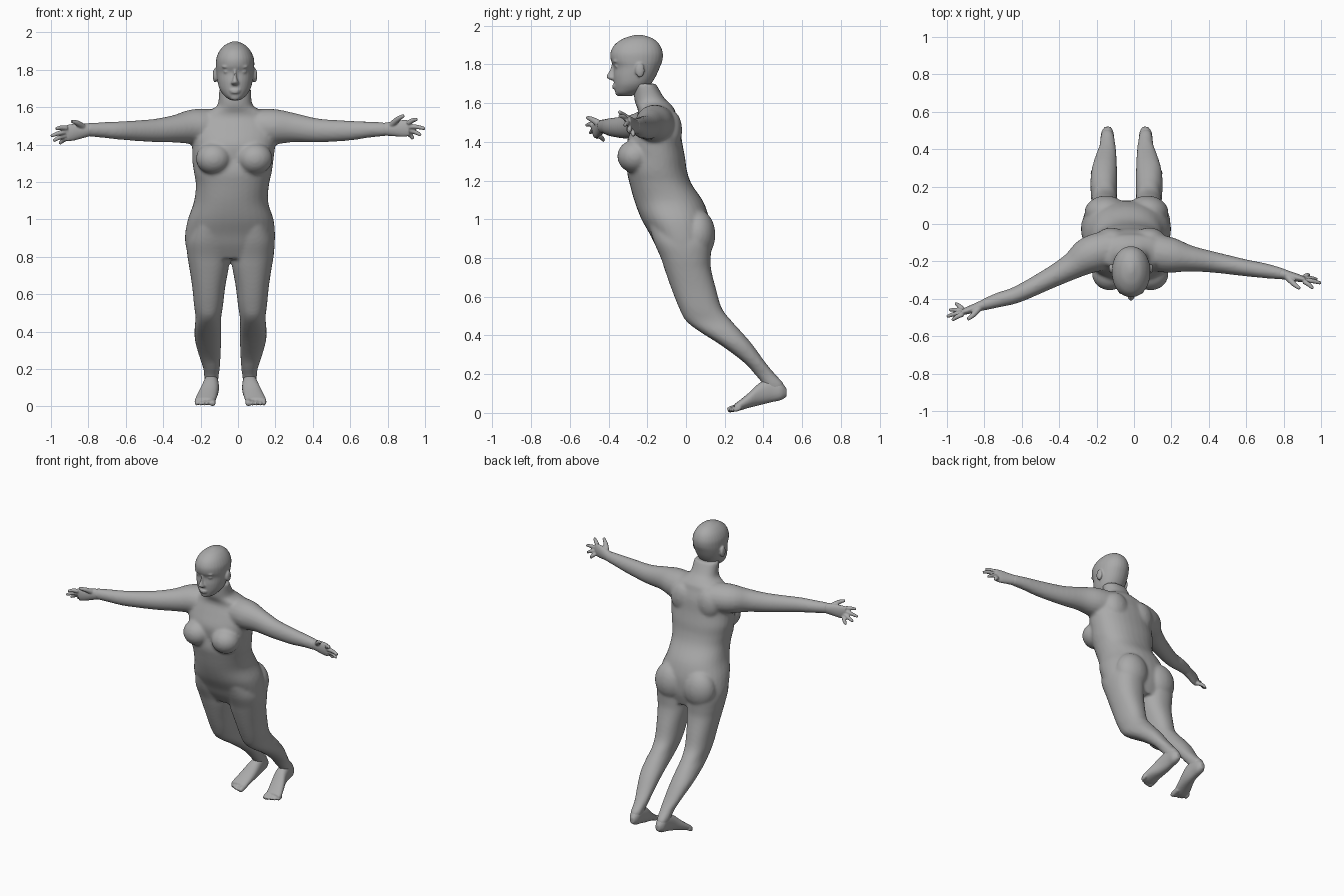
import bpy, bmesh, math
from mathutils import Vector, Matrix

cube = bpy.data.objects.get("Cube")
if cube:
    bpy.data.objects.remove(cube, do_unlink=True)

HEAD_X = -0.016      # middle of the head
HIP_X = -0.04        # middle of the hips and legs
CHEST_X = -0.02      # middle of the chest

# one matte grey for the whole figure
grey = bpy.data.materials.new("plain grey")
grey.use_nodes = True
grey.diffuse_color = (0.4, 0.4, 0.4, 1)
shader = next(n for n in grey.node_tree.nodes if n.type == "BSDF_PRINCIPLED")
shader.inputs["Base Color"].default_value = grey.diffuse_color
shader.inputs["Roughness"].default_value = 0.7


def smooth_stations(stations, steps=4):
    """Catmull-Rom interpolation of every column of a station table."""
    result = []
    last = len(stations) - 1
    for i in range(last):
        a, b = stations[max(i - 1, 0)], stations[i]
        c, d = stations[i + 1], stations[min(i + 2, last)]
        for k in range(steps):
            t = k / steps
            result.append([
                q + t * ((r - p) + t * ((2 * p - 5 * q + 4 * r - s) + t * (3 * (q - r) + s - p))) / 2
                for p, q, r, s in zip(a, b, c, d)])
    result.append(list(stations[last]))
    return result


def ring_angles(sides):
    return [2 * math.pi * i / sides for i in range(sides)]


def loft(bm, rings):
    """Skin a list of rings and close both ends."""
    loops = [[bm.verts.new(p) for p in ring] for ring in rings]
    count = len(loops[0])
    for low, high in zip(loops, loops[1:]):
        for i in range(count):
            j = (i + 1) % count
            bm.faces.new((low[i], low[j], high[j], high[i]))
    bm.faces.new(loops[0][::-1])
    bm.faces.new(loops[-1])


def slices(bm, stations, axis="z", mirror_x=None, power=2.25):
    """Loft of rounded slices; station = (height, low, high, x low, x high)."""
    def bulge(value):
        return math.copysign(abs(value) ** (2 / power), value)

    rings = []
    for level, low, high, left, right in smooth_stations(stations):
        ring = []
        for angle in ring_angles(32):
            x = (left + right) / 2 + (right - left) / 2 * bulge(math.cos(angle))
            other = (low + high) / 2 + (high - low) / 2 * bulge(math.sin(angle))
            if mirror_x is not None:
                x = 2 * mirror_x - x
            ring.append((x, other, level) if axis == "z" else (x, level, other))
        rings.append(ring)
    loft(bm, rings)


def limb(bm, stations):
    """Tube along a path; station = (x, y, z, sideways radius, upright radius)."""
    path = smooth_stations(stations)
    points = [Vector(s[:3]) for s in path]
    rings = []
    for i, (point, station) in enumerate(zip(points, path)):
        tangent = points[min(i + 1, len(points) - 1)] - points[max(i - 1, 0)]
        side = tangent.cross(Vector((0, 0, 1))).normalized()
        up = side.cross(tangent).normalized()
        rings.append([point + side * station[3] * math.cos(a) + up * station[4] * math.sin(a)
                      for a in ring_angles(20)])
    loft(bm, rings)


def ball(bm, centre, radii):
    bmesh.ops.create_uvsphere(
        bm, u_segments=24, v_segments=16, radius=1,
        matrix=Matrix.Translation(centre) @ Matrix.Diagonal((*radii, 1)))


def ball_pair(bm, middle, offset, y, z, radii):
    for side in (-1, 1):
        ball(bm, (middle + side * offset, y, z), radii)


def fuse(name, bm, voxel, passes):
    """Merge overlapping shells into one smooth skin."""
    bmesh.ops.recalc_face_normals(bm, faces=bm.faces)
    mesh = bpy.data.meshes.new(name)
    bm.to_mesh(mesh)
    bm.free()
    mesh.materials.append(grey)
    obj = bpy.data.objects.new(name, mesh)
    bpy.context.collection.objects.link(obj)
    remesh = obj.modifiers.new("skin", "REMESH")
    remesh.mode = "VOXEL"
    remesh.voxel_size = voxel
    remesh.use_smooth_shade = True
    relax = obj.modifiers.new("relax", "SMOOTH")
    relax.factor = 0.5
    relax.iterations = passes
    return obj


# trunk and neck: z, front, back, right side, left side
TRUNK = [
    (.79, -.11, .1, -.26, .18), (.86, -.155, .12, -.28, .195), (.92, -.185, .125, -.283, .198),
    (1, -.23, .12, -.268, .19), (1.09, -.265, .09, -.237, .162), (1.18, -.29, .03, -.225, .165),
    (1.25, -.305, .005, -.235, .18), (1.32, -.3, -.005, -.245, .19), (1.4, -.305, -.02, -.245, .2),
    (1.48, -.275, -.03, -.25, .21), (1.54, -.25, -.05, -.22, .18), (1.57, -.25, -.06, -.18, .15),
    (1.6, -.262, -.085, -.12, .09), (1.63, -.268, -.115, -.105, .073), (1.7, -.27, -.155, -.1, .07)]

# left leg down to the ankle: z, front, back, inner side, outer side
LEG = [
    (.96, -.19, .11, -.02, .17), (.88, -.165, .13, -.035, .195), (.8, -.13, .128, -.036, .19),
    (.74, -.11, .13, -.03, .18), (.64, -.075, .155, -.012, .165), (.54, -.035, .185, 0, .155),
    (.475, 0, .235, .01, .147), (.42, .07, .285, .01, .152), (.35, .18, .345, .01, .15),
    (.26, .3, .41, .013, .125), (.2, .355, .46, .018, .105), (.15, .395, .505, .025, .1),
    (.11, .4, .505, .03, .095)]

# arms: x, y, z, sideways radius, upright radius
LEFT_ARM = [
    (.1, -.15, 1.49, .1, .1), (.2, -.168, 1.495, .095, .095), (.3, -.185, 1.49, .07, .078),
    (.43, -.205, 1.475, .056, .064), (.6, -.235, 1.475, .045, .053), (.7, -.25, 1.48, .04, .043),
    (.8, -.268, 1.482, .03, .036)]
RIGHT_ARM = [
    (-.12, -.13, 1.49, .1, .1), (-.235, -.165, 1.495, .1, .095), (-.33, -.225, 1.485, .072, .075),
    (-.45, -.29, 1.475, .056, .062), (-.62, -.375, 1.475, .045, .05), (-.72, -.405, 1.478, .04, .042),
    (-.81, -.434, 1.48, .03, .036)]

body = bmesh.new()
slices(body, TRUNK)
slices(body, LEG)
slices(body, LEG, mirror_x=HIP_X)
limb(body, LEFT_ARM)
limb(body, RIGHT_ARM)
ball_pair(body, CHEST_X, .11, -.265, 1.325, (.095, .09, .085))    # breasts
ball_pair(body, CHEST_X, .1, -.075, 1.46, (.085, .055, .1))       # shoulder blades
ball_pair(body, HIP_X, .11, .06, .92, (.115, .092, .13))          # buttocks
fuse("body", body, .01, 6)

# head: z, front, back, right side, left side
SKULL = [
    (1.637, -.34, -.28, -.04, .01), (1.65, -.362, -.25, -.06, .03), (1.67, -.368, -.21, -.082, .05),
    (1.7, -.372, -.18, -.1, .068), (1.74, -.375, -.155, -.11, .078), (1.785, -.373, -.135, -.116, .084),
    (1.82, -.388, -.122, -.118, .087), (1.86, -.39, -.12, -.116, .085), (1.9, -.37, -.135, -.1, .068),
    (1.93, -.33, -.165, -.073, .042), (1.945, -.29, -.2, -.045, .014), (1.952, -.26, -.23, -.025, -.005)]
NOSE = [
    (1.717, -.385, -.35, -.03, -.002), (1.73, -.408, -.35, -.037, .005), (1.745, -.408, -.35, -.03, -.002),
    (1.77, -.394, -.35, -.024, -.008), (1.81, -.382, -.35, -.022, -.01)]

head = bmesh.new()
slices(head, SKULL, power=2.1)
slices(head, NOSE, power=2)
ball_pair(head, HEAD_X, .042, -.352, 1.79, (.02, .016, .011))     # eyes
ball_pair(head, HEAD_X, .04, -.36, 1.816, (.03, .018, .009))      # brows
ball_pair(head, HEAD_X, .107, -.238, 1.77, (.012, .024, .038))    # ears
for z, width in ((1.69, .033), (1.678, .028)):                    # lips
    ball(head, (HEAD_X, -.36, z), (width, .022, .007))
ball(head, (HEAD_X, -.345, 1.652), (.028, .02, .016))             # chin
fuse("head", head, .006, 2)


# hands: palm, four fingers fanned from the knuckles, thumb
def hand(name, wrist, knuckles, tips, thumb_tip):
    bm = bmesh.new()
    wrist, knuckles = Vector(wrist), Vector(knuckles)
    middle = wrist.lerp(knuckles, .75)
    limb(bm, [(*wrist, .03, .034), (*wrist.lerp(knuckles, .4), .024, .04),
              (*middle, .02, .045), (*knuckles, .014, .042)])
    spread = Vector((0, -.014, .034))
    for i, tip in enumerate(tips):
        root = knuckles + spread * (1 - i * 2 / 3)
        root = root.lerp(middle, .2)
        bend = root.lerp(Vector(tip), .55) + Vector((0, .004, .004))
        limb(bm, [(*root, .013, .013), (*bend, .012, .012), (*tip, .008, .008)])
    root = wrist.lerp(knuckles, .3) + spread * .6
    bend = root.lerp(Vector(thumb_tip), .5) + Vector((0, -.006, .006))
    limb(bm, [(*root, .018, .018), (*bend, .014, .014), (*thumb_tip, .009, .009)])
    fuse(name, bm, .005, 1)


hand("left_hand", (.78, -.264, 1.482), (.915, -.298, 1.488),
     [(.957, -.345, 1.535), (1, -.317, 1.485), (.978, -.295, 1.45), (.937, -.272, 1.43)],
     (.887, -.345, 1.555))
hand("right_hand", (-.79, -.428, 1.48), (-.92, -.473, 1.46),
     [(-.973, -.515, 1.485), (-1, -.495, 1.445), (-.987, -.46, 1.42), (-.955, -.425, 1.405)],
     (-.89, -.51, 1.525))

# left foot from heel to ball: y, sole, top, inner side, outer side
FOOT = [
    (.52, .085, .125, .045, .075), (.49, .066, .16, .03, .095), (.44, .055, .18, .025, .1),
    (.38, .04, .155, .022, .112), (.32, .025, .1, .03, .135), (.27, .01, .06, .04, .15),
    (.25, .008, .045, .046, .148)]
for name, mirror in (("left_foot", None), ("right_foot", HIP_X)):
    foot = bmesh.new()
    slices(foot, FOOT, axis="y", mirror_x=mirror)
    for i in range(5):                                            # toes
        x = .056 + .021 * i
        x = x if mirror is None else 2 * mirror - x
        size = .017 if i == 0 else .012
        tip = .215 + .004 * i * i / 2
        limb(foot, [(x, .28, .032, size, size), (x, tip + .02, .02, size, size),
                    (x, tip, .013, size * .7, size * .7)])
    fuse(name, foot, .006, 1)
